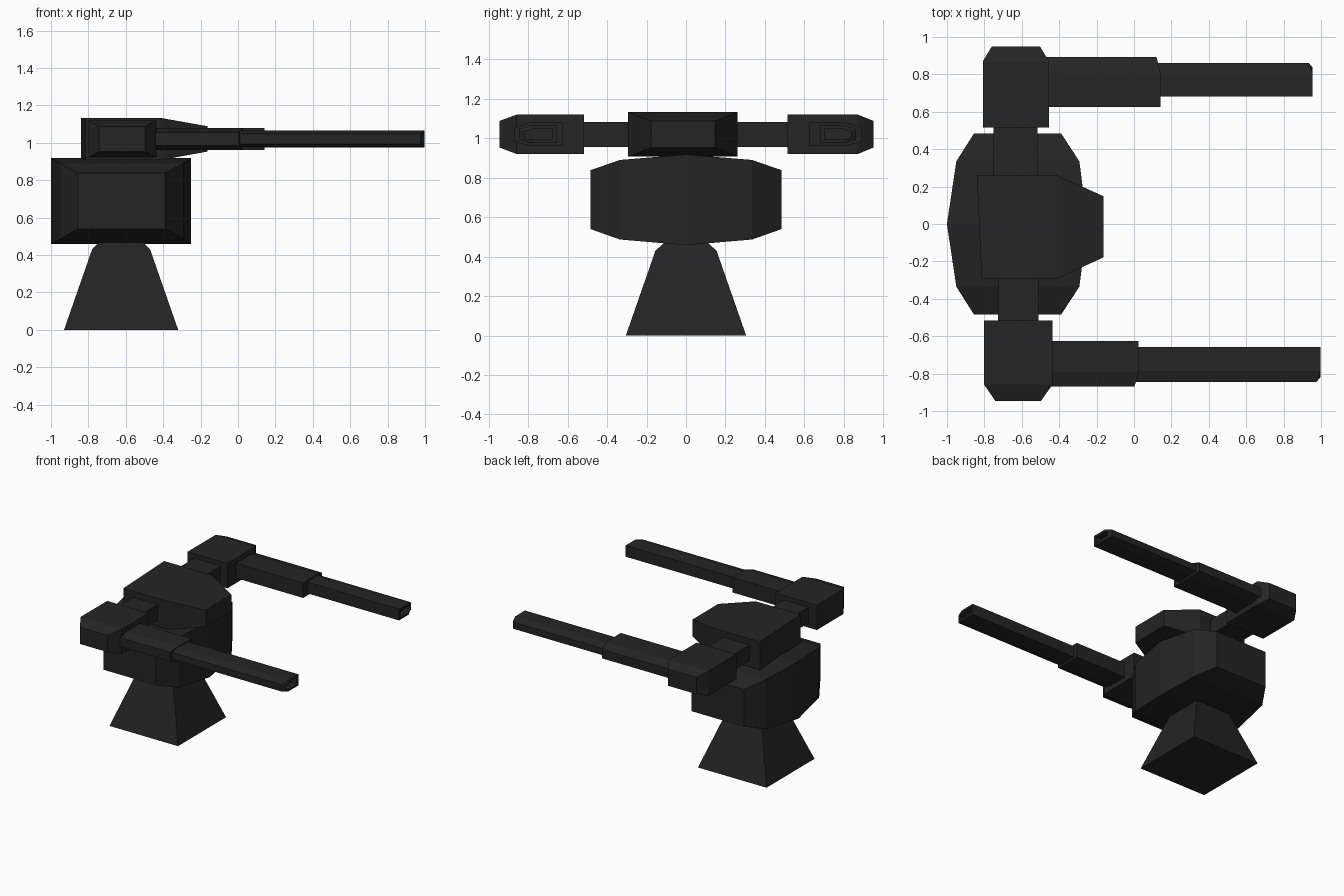
import bpy, bmesh
from mathutils import Vector

if "Cube" in bpy.data.objects:
    bpy.data.objects.remove(bpy.data.objects["Cube"])

dark = bpy.data.materials.new("dark_metal")
dark.diffuse_color = (0.018, 0.018, 0.018, 1)
dark.use_nodes = True
dark.node_tree.nodes["Principled BSDF"].inputs["Base Color"].default_value = dark.diffuse_color


def loft(name, rings):
    """Skin a list of equal-length rings and cap both ends."""
    bm = bmesh.new()
    vs = [[bm.verts.new(p) for p in r] for r in rings]
    for a, b in zip(vs, vs[1:]):
        n = len(a)
        for i in range(n):
            j = (i + 1) % n
            bm.faces.new((a[i], a[j], b[j], b[i]))
    bm.faces.new(vs[0])
    bm.faces.new(vs[-1])
    bmesh.ops.recalc_face_normals(bm, faces=bm.faces)
    me = bpy.data.meshes.new(name)
    bm.to_mesh(me)
    bm.free()
    me.materials.append(dark)
    ob = bpy.data.objects.new(name, me)
    bpy.context.collection.objects.link(ob)
    return ob


def rect_y(y, x0, x1, z0, z1):
    return [(x0, y, z0), (x1, y, z0), (x1, y, z1), (x0, y, z1)]


def rect_z(z, x0, x1, y):
    return [(x0, -y, z), (x1, -y, z), (x1, y, z), (x0, y, z)]


# Pedestal
loft("pedestal", [rect_z(0, -0.93, -0.32, 0.305),
                  rect_z(0.43, -0.78, -0.47, 0.155),
                  rect_z(0.48, -0.73, -0.52, 0.10)])

# Faceted body, lofted across y
half = [(0.485, -0.855, -0.39, 0.54, 0.838),
        (0.335, -0.95, -0.292, 0.487, 0.89)]
loft("body", [rect_y(-y, *r) for y, *r in half]
     + [rect_y(0, -1.0, -0.25, 0.458, 0.918)]
     + [rect_y(y, *r) for y, *r in reversed(half)])


# Head with tapered nose
def head_ring(xl, xr, y0, y1, z0, z1):
    return [(xr, y0, z0), (xl, y1, z0), (xl, y1, z1), (xr, y0, z1)]


loft("head", [head_ring(-0.84, -0.815, -0.293, 0.262, 0.907, 1.133),
              head_ring(-0.415, -0.415, -0.293, 0.262, 0.907, 1.133),
              head_ring(-0.162, -0.162, -0.178, 0.148, 0.953, 1.088)])


# Gun barrel: outer side bevelled, muzzle optionally recessed
def barrel(name, side, x0, x1, yi, yo, z0, z1, bore=0.0):
    b = 0.32 * (yo - yi)
    c = 0.2 * (z1 - z0)
    sec = [(yi, z0), (yi, z1), (yo - b, z1), (yo, z1 - c),
           (yo, z0 + c), (yo - b, z0)]
    start = [(x0, side * y, z) for y, z in sec]
    end = [(x1 - (0.022 if y == yo else 0), side * y, z) for y, z in sec]
    rings = [start, end]
    if bore:
        mid = Vector((x1, side * (yi + yo - 0.02) / 2, (z0 + z1) / 2))
        lip = [mid + Vector((0, (side * y - mid.y) * 0.74, (z - mid.z) * 0.6))
               for y, z in sec]
        rings += [lip, [p - Vector((bore, 0, 0)) for p in lip]]
    loft(name, rings)


# Arms: (label, side, connector x, shoulder x, cap x, y ends,
#        sleeve end and y, muzzle end and y)
arms = [("left", 1, (-0.75, -0.515), (-0.808, -0.455), (-0.76, -0.503),
         (0.515, 0.87, 0.95), (0.142, 0.625, 0.893), (0.955, 0.682, 0.862)),
        ("right", -1, (-0.728, -0.51), (-0.802, -0.435), (-0.742, -0.497),
         (0.517, 0.858, 0.945), (0.025, 0.625, 0.868), (0.997, 0.657, 0.845))]
for label, s, con, sh, cap, (ya, yb, yc), (xs, si, so), (xm, mi, mo) in arms:
    loft(label + "_connector", [rect_y(s * 0.2, *con, 0.957, 1.083),
                                rect_y(s * (ya + 0.02), *con, 0.957, 1.083)])
    loft(label + "_shoulder", [rect_y(s * ya, *sh, 0.92, 1.12),
                               rect_y(s * yb, *sh, 0.92, 1.12),
                               rect_y(s * yc, *cap, 0.953, 1.088)])
    barrel(label + "_sleeve", s, sh[1] - 0.02, xs, si, so, 0.96, 1.08)
    barrel(label + "_barrel", s, xs - 0.05, xm, mi, mo, 0.975, 1.065, 0.05)
